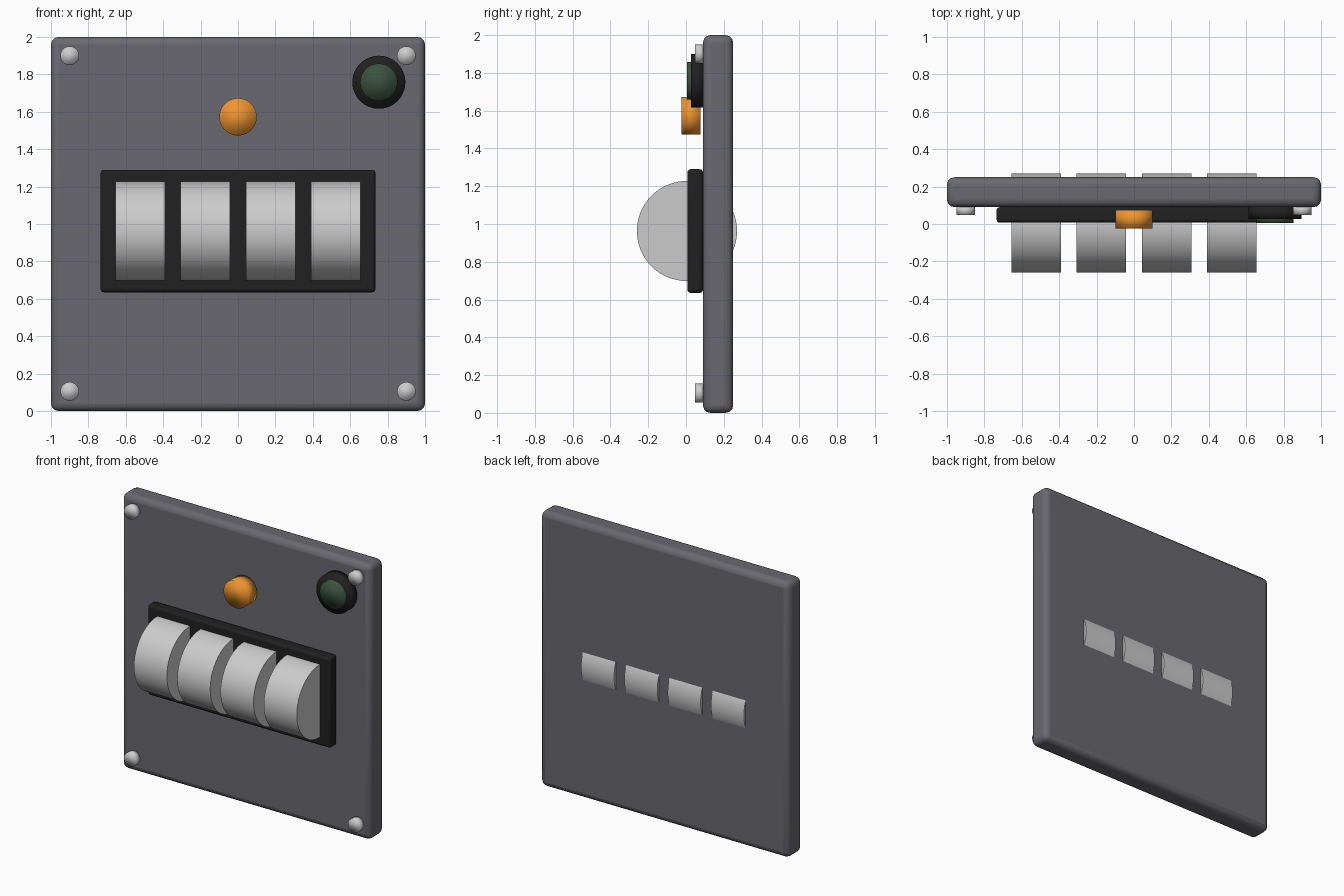
import bpy, math

if "Cube" in bpy.data.objects:
    bpy.data.objects.remove(bpy.data.objects["Cube"])


def material(name, rgb):
    m = bpy.data.materials.new(name)
    m.diffuse_color = (*rgb, 1)
    m.use_nodes = True
    m.node_tree.nodes["Principled BSDF"].inputs["Base Color"].default_value = m.diffuse_color
    return m


PANEL = material("slate", (0.14, 0.14, 0.16))
BLACK = material("black", (0.015, 0.015, 0.015))
PALE = material("pale_grey", (0.6, 0.6, 0.6))
AMBER = material("amber", (0.85, 0.30, 0.03))
GREEN = material("dark_green", (0.045, 0.085, 0.05))


def plate(name, x, y, z, bevel, mat):
    """Rounded box; x, y, z are (min, max) ranges."""
    bpy.ops.mesh.primitive_cube_add(size=1, location=[sum(r) / 2 for r in (x, y, z)])
    ob = bpy.context.object
    ob.name = name
    ob.scale = [r[1] - r[0] for r in (x, y, z)]
    bpy.ops.object.transform_apply(location=False, rotation=False, scale=True)
    mod = ob.modifiers.new("rounded_edges", "BEVEL")
    mod.width, mod.segments = bevel, 3
    bpy.ops.object.shade_smooth_by_angle()
    ob.data.materials.append(mat)


def disc(name, x, z, radius, y, mat, sides=32):
    """Cylinder facing the front, spanning the y range."""
    bpy.ops.mesh.primitive_cylinder_add(
        vertices=sides, radius=radius, depth=y[1] - y[0],
        location=(x, sum(y) / 2, z), rotation=(math.pi / 2, 0, 0))
    ob = bpy.context.object
    ob.name = name
    bpy.ops.object.shade_smooth()
    ob.data.materials.append(mat)


# Back panel and the raised frame around the drums
plate("back_panel", (-1, 1), (0.09, 0.25), (0, 2), 0.04, PANEL)
plate("drum_frame", (-0.735, 0.735), (0.007, 0.09), (0.635, 1.29), 0.018, BLACK)

# Four number drums, passing through frame and panel
for i in range(4):
    bpy.ops.mesh.primitive_cylinder_add(
        vertices=64, radius=0.265, depth=0.265,
        location=(-0.522 + 0.348 * i, 0.005, 0.963), rotation=(0, math.pi / 2, 0))
    drum = bpy.context.object
    drum.name = f"number_drum_{i + 1}"
    bpy.ops.object.shade_smooth_by_angle()
    drum.data.materials.append(PALE)

# Amber button
disc("amber_button", 0, 1.573, 0.1, (-0.024, 0.076), AMBER)

# Indicator lamp: bezel and lens
disc("lamp_bezel", 0.753, 1.758, 0.142, (0.027, 0.092), BLACK)
disc("lamp_lens", 0.753, 1.758, 0.1, (0.005, 0.06), GREEN)

# Corner screws
for x in (-0.9, 0.9):
    for z in (0.105, 1.9):
        disc("corner_screw", x, z, 0.05, (0.047, 0.097), PALE)
